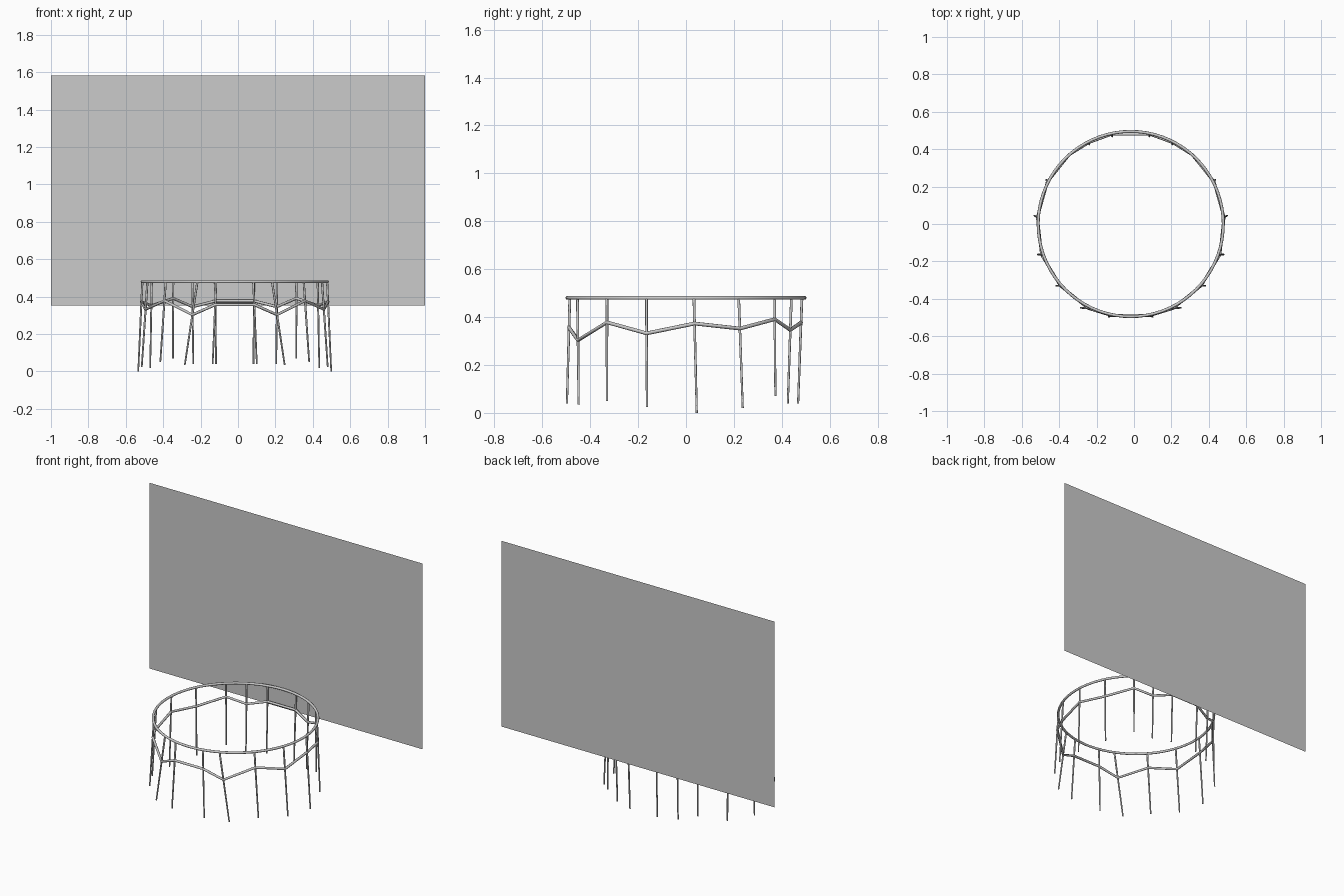
import bpy, math
from mathutils import Vector

if "Cube" in bpy.data.objects:
    bpy.data.objects.remove(bpy.data.objects["Cube"])

CX, R, TOP = -0.0175, 0.495, 0.48


def smooth(ob):
    for p in ob.data.polygons:
        p.use_smooth = True


def rod(name, a, b, r1, r2, sides=8):
    """Tapered round bar from a to b."""
    d = b - a
    bpy.ops.mesh.primitive_cone_add(vertices=sides, radius1=r1, radius2=r2,
                                    depth=d.length, location=(a + b) / 2)
    ob = bpy.context.object
    ob.name = name
    ob.rotation_euler = d.to_track_quat('Z', 'Y').to_euler()
    bpy.ops.object.shade_smooth_by_angle(angle=math.radians(50))
    return ob


# backdrop panel standing at the rear
bpy.ops.mesh.primitive_plane_add(size=1, location=(0, 0.503, 0.967),
                                 rotation=(math.pi / 2, 0, 0))
panel = bpy.context.object
panel.name = "back_panel"
panel.scale = (2, 1.23, 1)

# top hoop
bpy.ops.mesh.primitive_torus_add(location=(CX, 0, TOP), major_radius=R,
                                 minor_radius=0.008, major_segments=72,
                                 minor_segments=10)
hoop = bpy.context.object
hoop.name = "top_hoop"
smooth(hoop)

# right-hand legs, front to back: top y, foot x, foot y, foot z, brace height
legs = [(-0.485, 0.118, -0.497, 0.04, 0.357),
        (-0.453, 0.267, -0.448, 0.035, 0.303),
        (-0.33, 0.398, -0.33, 0.05, 0.378),
        (-0.165, 0.497, -0.163, 0.025, 0.332),
        (0.033, 0.516, 0.045, 0.0, 0.373),
        (0.22, 0.452, 0.237, 0.02, 0.352),
        (0.37, 0.33, 0.373, 0.07, 0.391),
        (0.44, 0.222, 0.425, 0.04, 0.346),
        (0.484, 0.1, 0.468, 0.04, 0.377)]

# splayed legs on both sides, with the brace point on each
joints = {1: [], -1: []}
for side in (1, -1):
    for i, (ty, fx, fy, fz, bz) in enumerate(legs):
        tx = math.sqrt(R * R - ty * ty)
        top = Vector((CX + side * tx, ty, TOP))
        foot = Vector((CX + side * fx, fy, fz))
        rod(f"leg_{'right' if side > 0 else 'left'}_{i + 1}", foot, top, 0.0045, 0.006)
        joints[side].append(top.lerp(foot, (TOP - bz) / (TOP - fz)))

# zigzag brace running round all the legs
pts = joints[1] + joints[-1][::-1]
curve = bpy.data.curves.new("zigzag_brace", 'CURVE')
curve.dimensions = '3D'
curve.bevel_depth = 0.008
curve.bevel_resolution = 2
spline = curve.splines.new('POLY')
spline.points.add(len(pts) - 1)
for sp, p in zip(spline.points, pts):
    sp.co = (*p, 1)
spline.use_cyclic_u = True
brace = bpy.data.objects.new("zigzag_brace", curve)
bpy.context.collection.objects.link(brace)
